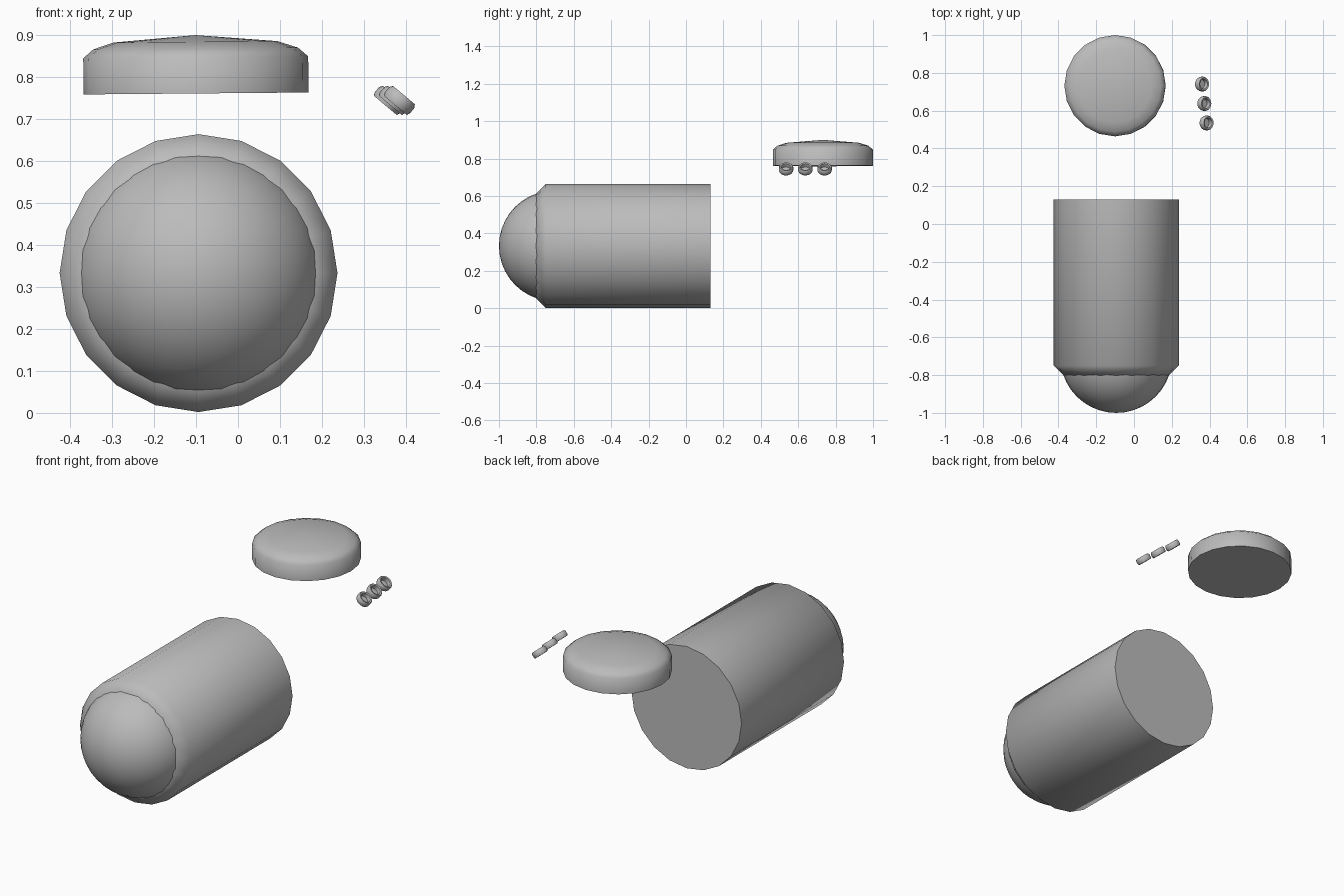
import bpy, bmesh, math
from mathutils import Matrix, Vector

if "Cube" in bpy.data.objects:
    bpy.data.objects.remove(bpy.data.objects["Cube"], do_unlink=True)

grey = bpy.data.materials.new("plain grey")
grey.use_nodes = True
grey.diffuse_color = (0.5, 0.5, 0.5, 1)
grey.node_tree.nodes["Principled BSDF"].inputs["Base Color"].default_value = (0.5, 0.5, 0.5, 1)


def lathe(name, profile, sides, matrix, angle=50):
    """Revolve (radius, height) points around local z; radius 0 makes a pole."""
    bm = bmesh.new()
    rings = []
    for r, h in profile:
        count = sides if r > 0 else 1
        rings.append([bm.verts.new((r * math.cos(math.tau * i / sides),
                                    r * math.sin(math.tau * i / sides), h))
                      for i in range(count)])
    for a, b in zip(rings, rings[1:]):
        for i in range(sides):
            j = (i + 1) % sides
            quad = [a[i % len(a)], a[j % len(a)], b[j % len(b)], b[i % len(b)]]
            bm.faces.new(list(dict.fromkeys(quad)))
    for ring, flip in ((rings[0], True), (rings[-1], False)):
        if len(ring) > 1:
            bm.faces.new(ring[::-1] if flip else ring)
    bmesh.ops.recalc_face_normals(bm, faces=bm.faces)
    mesh = bpy.data.meshes.new(name)
    bm.to_mesh(mesh)
    bm.free()
    mesh.materials.append(grey)
    obj = bpy.data.objects.new(name, mesh)
    obj.matrix_world = matrix
    bpy.context.collection.objects.link(obj)
    bpy.ops.object.select_all(action="DESELECT")
    obj.select_set(True)
    bpy.context.view_layer.objects.active = obj
    bpy.ops.object.shade_smooth_by_angle(angle=math.radians(angle))
    return obj


# Main barrel, lying along y with a chamfered front rim
forward = Matrix.Rotation(math.radians(90), 4, "X")
axis = Vector((-0.094, 0, 0.333))
lathe("barrel", [(0.331, -0.13), (0.331, 0.75), (0.278, 0.803)], 20,
      Matrix.Translation(axis) @ forward)

# Rounded nose, a ball cap emerging from the barrel
radius = 0.296
nose = [(radius * math.cos(t), radius * math.sin(t))
        for t in (math.radians(90 * k / 10) for k in range(10))] + [(0, radius)]
lathe("nose_dome", nose, 32,
      Matrix.Translation(axis + Vector((0, -0.704, 0))) @ forward)

# Floating lid with a rounded shoulder and shallow crown
lathe("lid", [(0.268, 0), (0.268, 0.086), (0.244, 0.107), (0.195, 0.123), (0, 0.139)], 20,
      Matrix.Translation((-0.1, 0.732, 0.761)) @ Matrix.Rotation(math.radians(-0.5), 4, "Y"))

# Row of three tilted buttons with recessed centres
for k in range(3):
    place = Matrix.Translation((0.385 - 0.012 * k, 0.535 + 0.103 * k, 0.745))
    lathe(f"button_{k + 1}",
          [(0.036, -0.016), (0.039, -0.008), (0.039, 0.008), (0.034, 0.016),
           (0.026, 0.014), (0.024, -0.008)], 20,
          place @ Matrix.Rotation(math.radians(40), 4, "Y"))
